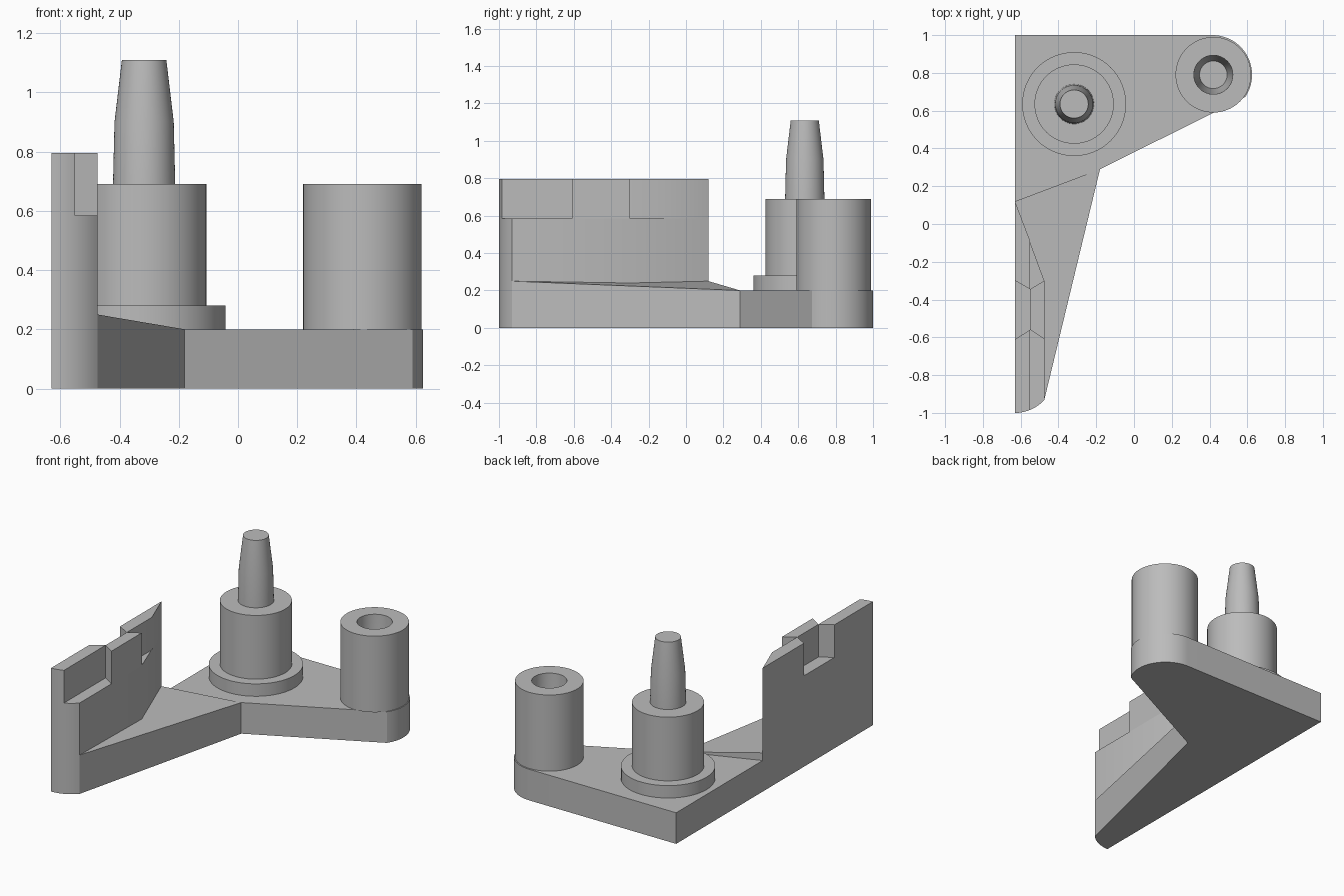
import bpy
import bmesh
from math import cos, sin, radians, pi

cube = bpy.data.objects.get("Cube")
if cube:
    bpy.data.objects.remove(cube)

grey = bpy.data.materials.new("plain grey")
grey.use_nodes = True
colour = (0.5, 0.5, 0.5, 1)
grey.diffuse_color = colour
grey.node_tree.nodes["Principled BSDF"].inputs["Base Color"].default_value = colour


def finish(name, bm):
    bmesh.ops.recalc_face_normals(bm, faces=bm.faces[:])
    mesh = bpy.data.meshes.new(name)
    bm.to_mesh(mesh)
    bm.free()
    mesh.materials.append(grey)
    obj = bpy.data.objects.new(name, mesh)
    bpy.context.collection.objects.link(obj)
    bpy.ops.object.select_all(action='DESELECT')
    obj.select_set(True)
    bpy.context.view_layer.objects.active = obj
    bpy.ops.object.shade_smooth_by_angle(angle=radians(30))
    return obj


def prism(name, outline, bottom, top):
    """Straight-sided block; top may be one height or one per corner."""
    tops = top if isinstance(top, list) else [top] * len(outline)
    bm = bmesh.new()
    low = [bm.verts.new((x, y, bottom)) for x, y in outline]
    # a corner of no height is shared between bottom and top
    high = [low[i] if z == bottom else bm.verts.new((*outline[i], z))
            for i, z in enumerate(tops)]
    bm.faces.new(low)
    bm.faces.new(high)
    for i in range(len(low)):
        j = (i + 1) % len(low)
        ring = list(dict.fromkeys((low[i], low[j], high[j], high[i])))
        if len(ring) > 2:
            bm.faces.new(ring)
    return finish(name, bm)


def lathe(name, centre, profile, segments=64):
    """Turned part: rings of (radius, height), capped at both ends."""
    bm = bmesh.new()
    rings = []
    for r, z in profile:
        rings.append([bm.verts.new((centre[0] + r * cos(2 * pi * k / segments),
                                    centre[1] + r * sin(2 * pi * k / segments), z))
                      for k in range(segments)])
    for a, b in zip(rings, rings[1:]):
        for k in range(segments):
            n = (k + 1) % segments
            bm.faces.new((a[k], a[n], b[n], b[k]))
    bm.faces.new(rings[0])
    bm.faces.new(rings[-1])
    return finish(name, bm)


def arc(cx, cy, r, start, end, steps):
    angles = [radians(start + (end - start) * k / steps) for k in range(steps + 1)]
    return [(cx + r * cos(a), cy + r * sin(a)) for a in angles]


OUT, MID, INN = -0.63, -0.55, -0.475      # wall planes in x
PLATE, RAMP, LEDGE, WALL = 0.2, 0.25, 0.585, 0.795
REAR = (OUT, 0.12)
ELBOW = (-0.18, 0.29)
nose = arc(OUT, -0.79, 0.21, -90, -42.4, 10)

# base plate with rounded ends
prism("base_plate",
      nose + [ELBOW] + arc(0.415, 0.79, 0.21, -34, 90, 24) + [(OUT, 1)],
      0, PLATE)

# shallow ramp beside the wall
prism("ramp", [REAR, nose[-1], ELBOW], PLATE, [RAMP, RAMP, PLATE])

# upright wall, thinning to an edge at the rear
prism("wall", nose + [(INN, -0.30), REAR], PLATE, LEDGE)

# interlocking tabs along the top of the wall
front_nose = arc(OUT, -0.79, 0.21, -90, -67.6, 5)
prism("front_tab", front_nose + [(MID, -0.56), (OUT, -0.61)], LEDGE, WALL)
prism("middle_tab", [(MID, -0.56), (INN, -0.61), (INN, -0.30), (MID, -0.345)],
      LEDGE, WALL)
prism("rear_tab", [(OUT, -0.30), (MID, -0.345), (MID, -0.09), REAR], LEDGE, WALL)

# stepped post with tapered pin
lathe("pin_post", (-0.317, 0.635),
      [(0.275, PLATE), (0.275, 0.28), (0.21, 0.28), (0.21, 0.69),
       (0.105, 0.69), (0.1, 0.9), (0.075, 1.11)])

# socket post with a matching tapered hole
lathe("socket_post", (0.42, 0.79),
      [(0.2, PLATE), (0.2, 0.69), (0.103, 0.69), (0.098, 0.48), (0.073, 0.27)])
